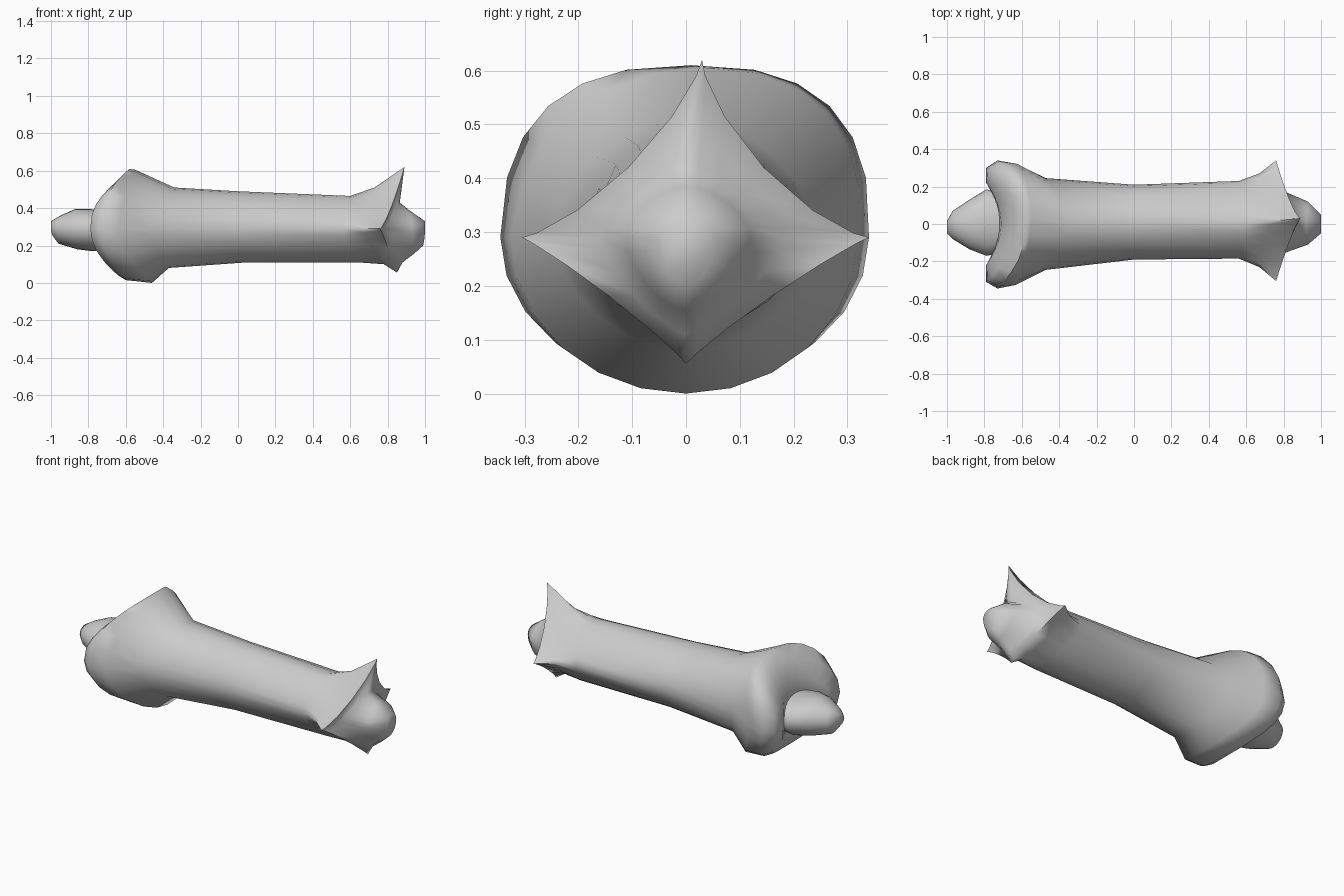
import bpy, bmesh, math

SEG = 24
MID = 0.29


def loft(name, rings, angle=75):
    """Skin a list of equal-length closed rings and cap both ends."""
    bm = bmesh.new()
    loops = [[bm.verts.new(p) for p in r] for r in rings]
    n = len(loops[0])
    for a, b in zip(loops, loops[1:]):
        for i in range(n):
            j = (i + 1) % n
            bm.faces.new((a[i], a[j], b[j], b[i]))
    bm.faces.new(loops[0][::-1])
    bm.faces.new(loops[-1])
    bmesh.ops.recalc_face_normals(bm, faces=bm.faces)
    me = bpy.data.meshes.new(name)
    bm.to_mesh(me)
    bm.free()
    ob = bpy.data.objects.new(name, me)
    bpy.context.collection.objects.link(ob)
    bpy.ops.object.select_all(action='DESELECT')
    ob.select_set(True)
    bpy.context.view_layer.objects.active = ob
    bpy.ops.object.shade_smooth_by_angle(angle=math.radians(angle))
    return ob


def power(v, p):
    return math.copysign(abs(v) ** p, v)


def ring(xs, xt, xb, yp, yn, zt, zb, p=1.0, pb=1.0, lean=0.0):
    """Saddle-shaped ring: x at sides/top/bottom, extents +y/-y, top/bottom z.
    p and pb shape the upper and lower half: <1 boxy, 1 round, 2 diamond, >2 star."""
    pts = []
    for i in range(SEG):
        a = 2 * math.pi * i / SEG
        c, s = math.cos(a), math.sin(a)
        x = xs + ((xt if s > 0 else xb) - xs) * s * s
        q = p if s > 0.01 else pb
        c, s = power(c, q), power(s, q)
        y = c * (yp if c > 0 else -yn)
        z = MID + s * ((zt - MID) if s > 0 else (MID - zb))
        pts.append((x, y + lean * max(0, z - MID), z))
    return pts


# Shaft with flared saddle head at -x, four swept spurs and a blunt nose at +x
loft("bone_shaft", [ring(*r) for r in (
    (-0.74, -0.72, -0.70, 0.13, -0.13, 0.37, 0.20),
    (-0.79, -0.71, -0.69, 0.22, -0.22, 0.45, 0.12),
    (-0.79, -0.66, -0.64, 0.30, -0.31, 0.53, 0.04, 0.85),
    (-0.73, -0.58, -0.60, 0.34, -0.345, 0.61, 0.015, 0.78, 1, 0.03),
    (-0.63, -0.55, -0.46, 0.32, -0.325, 0.605, 0.0, 0.9, 1, 0.12),
    (-0.47, -0.34, -0.37, 0.245, -0.245, 0.51, 0.08, 1.1, 1.1),
    (0.0, 0.0, 0.05, 0.21, -0.19, 0.49, 0.11, 1.1, 1.1),
    (0.56, 0.6, 0.64, 0.23, -0.185, 0.465, 0.11, 1.2, 1.2),
    (0.67, 0.73, 0.78, 0.27, -0.23, 0.51, 0.1, 1.9, 1.7, 0.07),
    (0.76, 0.89, 0.85, 0.34, -0.305, 0.62, 0.055, 2.7, 2.2, 0.09),
    (0.79, 0.865, 0.88, 0.18, -0.16, 0.43, 0.11, 1.5, 1.5),
    (0.93, 0.92, 0.94, 0.12, -0.11, 0.385, 0.155, 1.2, 1.2),
    (1.0, 1.0, 0.99, 0.05, -0.05, 0.33, 0.2),
)])

# Rounded knob seated in the head
loft("end_knob", [ring(*r) for r in (
    (-1.0, -1.0, -0.99, 0.015, -0.05, 0.33, 0.25),
    (-0.97, -0.95, -0.96, 0.07, -0.08, 0.36, 0.21),
    (-0.88, -0.87, -0.86, 0.13, -0.135, 0.395, 0.18),
    (-0.79, -0.79, -0.78, 0.185, -0.17, 0.395, 0.17),
    (-0.67, -0.67, -0.67, 0.16, -0.15, 0.38, 0.18),
)])
